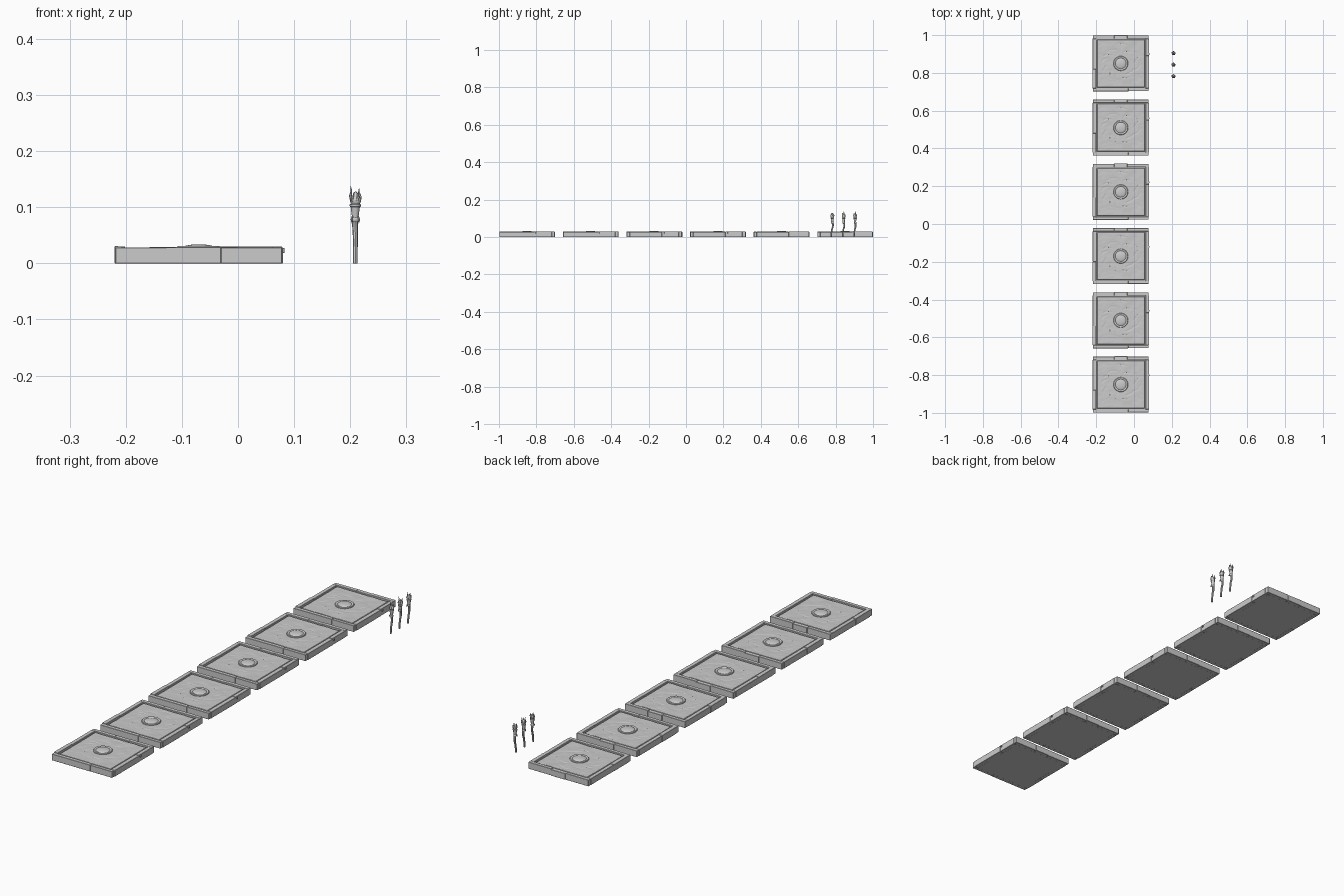
import bpy, bmesh, math, random
from mathutils import Vector, noise

if "Cube" in bpy.data.objects:
    bpy.data.objects.remove(bpy.data.objects["Cube"])

random.seed(4)
CX = -0.07          # tile column centre


def make(name, bm, smooth=None):
    bmesh.ops.recalc_face_normals(bm, faces=bm.faces[:])
    me = bpy.data.meshes.new(name)
    bm.to_mesh(me)
    bm.free()
    if smooth:
        me.polygons.foreach_set("use_smooth", [True] * len(me.polygons))
        me.set_sharp_from_angle(angle=math.radians(smooth))
    ob = bpy.data.objects.new(name, me)
    bpy.context.collection.objects.link(ob)
    return ob


def block(bm, x0, x1, y0, y1, z0, z1, jitter=0.0):
    m = bmesh.ops.create_cube(bm, size=1)["verts"]
    for v in m:
        top = v.co.z > 0
        v.co = Vector((x1 if v.co.x > 0 else x0, y1 if v.co.y > 0 else y0, z1 if top else z0))
        if top:
            v.co.z += random.uniform(-jitter, jitter)


def tube(bm, path, radii, n=8):
    rings = []
    for p, r in zip(path, radii):
        rings.append([bm.verts.new((p[0] + r * math.cos(2 * math.pi * i / n),
                                    p[1] + r * math.sin(2 * math.pi * i / n), p[2])) for i in range(n)])
    for a, b in zip(rings, rings[1:]):
        for i in range(n):
            bm.faces.new((a[i], a[(i + 1) % n], b[(i + 1) % n], b[i]))
    bm.faces.new(rings[0][::-1])
    bm.faces.new(rings[-1])


# Foundation slab inside the rim
bm = bmesh.new()
block(bm, -0.132, 0.132, -0.132, 0.132, 0, 0.021)
slab = make("tile_slab", bm)

# Rim of slightly uneven stone strips: (start, end, outward offset, top height)
H, W = 0.148, 0.0165
sides = {
    "front": [(-H, 0.04, 0, 0.0285), (0.04, H, -0.001, 0.0280)],
    "back": [(-H, -0.035, 0, 0.0285), (-0.035, 0.035, 0.002, 0.0275), (0.035, H, 0, 0.0295)],
    "left": [(-H + W, -0.03, 0.002, 0.0300), (-0.03, H - W, 0.001, 0.0285)],
    "right": [(-H + W, 0.04, 0.002, 0.0280), (0.04, H - W, 0.001, 0.0290)],
}
bm = bmesh.new()
for side, strips in sides.items():
    for a, b, off, top in strips:
        o, i = H + off, H - W
        box = {"front": (a, b, -o, -i), "back": (a, b, i, o),
               "left": (-o, -i, a, b), "right": (i, o, a, b)}[side]
        block(bm, *box, 0, top, 0.0006)
# small chip standing off the right edge
block(bm, 0.147, 0.153, 0.046, 0.054, 0.018, 0.027, 0.0005)
rim = make("tile_rim", bm)
bev = rim.modifiers.new("edge_wear", "BEVEL")
bev.width, bev.segments = 0.0008, 1

# Worn panel with carved cracks and a sloping border
cracks = []
for k in range(13):
    a = k * 2.4
    r = random.uniform(0.062, 0.105)
    p = Vector((r * math.cos(a), r * math.sin(a)))
    d = a + random.uniform(0.5, 2.0)
    q = p + Vector((math.cos(d), math.sin(d))) * random.uniform(0.015, 0.04)
    e = q + Vector((math.cos(d + 0.8), math.sin(d + 0.8))) * 0.014
    cracks += [(p, q), (q, e)]


def crack_depth(c):
    best = 1.0
    for p, q in cracks:
        t = max(0, min(1, (c - p).dot(q - p) / (q - p).length_squared))
        best = min(best, (c - p - (q - p) * t).length)
    return 0.002 * max(0, 1 - best / 0.0032)


bm = bmesh.new()
bmesh.ops.create_grid(bm, x_segments=72, y_segments=72, size=0.128)
for v in bm.verts:
    c = Vector((v.co.x, v.co.y))
    edge = 0.128 - max(abs(c.x), abs(c.y))
    z = 0.0262 + 0.0013 * noise.noise(Vector((c.x * 22, c.y * 22, 3.1)))
    z += 0.0005 * noise.noise(Vector((c.x * 60, c.y * 60, 8)))
    z -= crack_depth(c)
    v.co.z = 0.020 if edge < 0.001 else z - max(0, 0.0015 - edge * 0.25)
panel = make("tile_panel", bm, 40)

# Round boss: raised ring with a shallow dome inside
bm = bmesh.new()
prof = [(0.039, 0.020), (0.039, 0.0285), (0.037, 0.0308), (0.033, 0.0312), (0.030, 0.0295),
        (0.0285, 0.0290), (0.024, 0.0312), (0.016, 0.0328), (0.008, 0.0336), (0.001, 0.0338)]
tube(bm, [(0, 0, z) for r, z in prof], [r for r, z in prof], 32)
boss = make("tile_boss", bm, 40)

# Six tiles in a row
for k in range(6):
    for part in (slab, rim, panel, boss):
        ob = part
        if k:
            ob = part.copy()
            bpy.context.collection.objects.link(ob)
        ob.location = (CX, -0.85 + 0.34 * k, 0)


# Torch stick: a crooked tapering branch
bm = bmesh.new()
tube(bm, [(0, -0.006, 0), (0, -0.005, 0.02), (0.0005, -0.002, 0.04), (0, 0.003, 0.055),
          (-0.0005, 0.003, 0.07), (0, 0, 0.085)],
     [0.0038, 0.0042, 0.0042, 0.0048, 0.0052, 0.0055])
stick = make("torch_stick", bm, 40)

# Torch head: flared cup with bindings
bm = bmesh.new()
prof = [(0.0055, 0.074), (0.0072, 0.076), (0.0072, 0.080), (0.0058, 0.082), (0.0068, 0.090),
        (0.0082, 0.100), (0.0098, 0.101), (0.0100, 0.105), (0.0080, 0.106)]
tube(bm, [(0, 0, z) for r, z in prof], [r for r, z in prof], 10)
for s in (-1, 1):   # loose binding ends
    tube(bm, [(s * 0.005, -0.004, 0.084), (s * 0.007, -0.005, 0.078), (s * 0.006, -0.006, 0.071)],
         [0.0015, 0.0018, 0.0004], 5)
head = make("torch_head", bm, 40)

# Torch flame: bud with curling tongues
bm = bmesh.new()
prof = [(0.0070, 0.105), (0.0095, 0.110), (0.0098, 0.114), (0.0075, 0.118), (0.0040, 0.123), (0.0004, 0.129)]
tube(bm, [(0.0008, 0, z) for r, z in prof], [r for r, z in prof], 10)
for k in range(5):
    a = 2.6 + k * 2 * math.pi / 5
    top = (0.138, 0.126, 0.130, 0.134, 0.127)[k]
    path = []
    for t, rr in ((0, 0.0065), (0.35, 0.0092), (0.7, 0.0070), (1, 0.0082)):
        path.append((rr * math.cos(a + t * 0.5), rr * math.sin(a + t * 0.5), 0.110 + (top - 0.110) * t))
    tube(bm, path, [0.0035, 0.0026, 0.0014, 0.0002], 6)
flame = make("torch_flame", bm, 40)

# Three torches beside the last tile
for k in range(3):
    for part in (stick, head, flame):
        ob = part
        if k:
            ob = part.copy()
            bpy.context.collection.objects.link(ob)
        ob.location = (0.209, 0.782 + 0.061 * k, 0)
